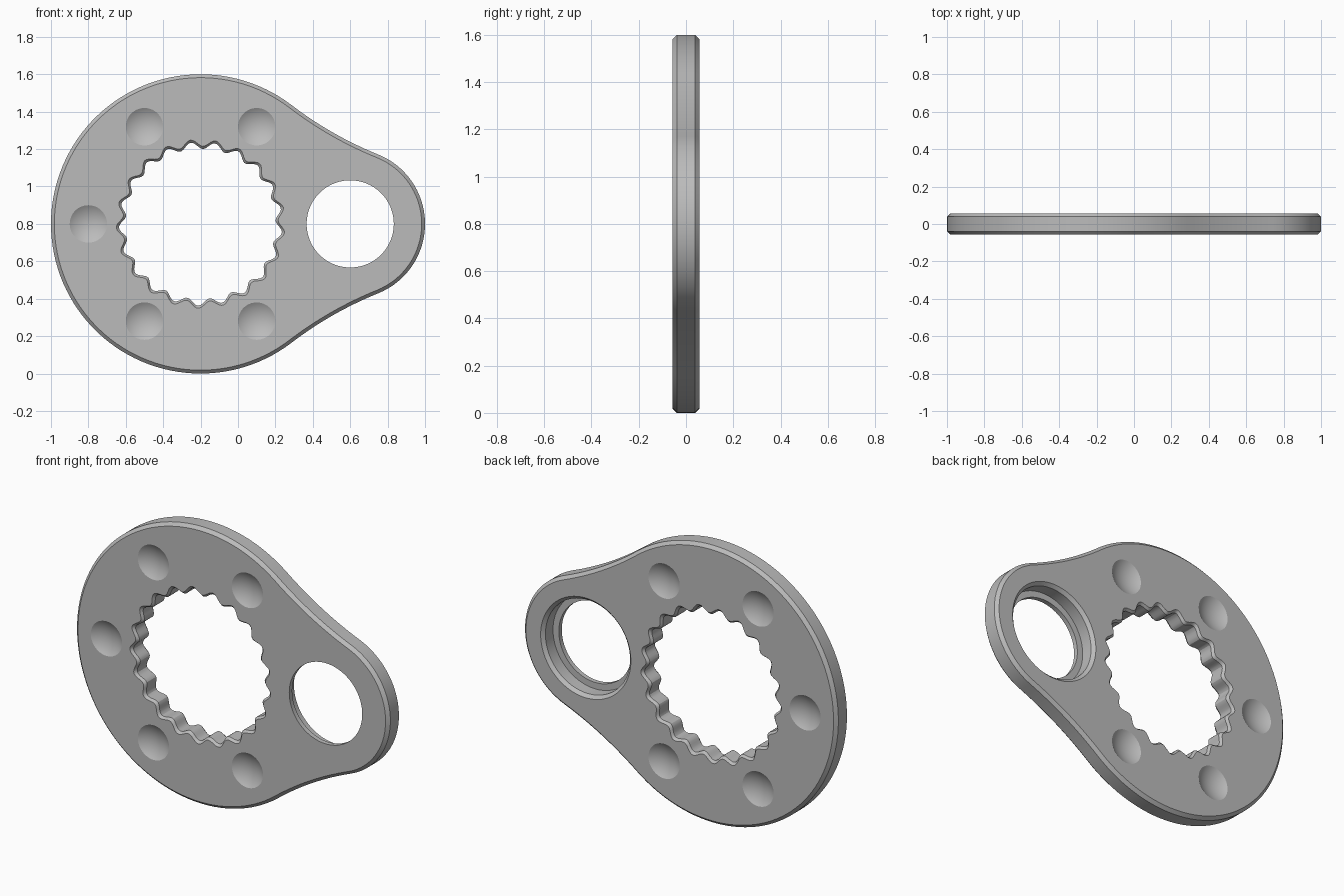
import bpy, bmesh, math
from mathutils import Vector, Matrix

old = bpy.data.objects.get("Cube")
if old:
    bpy.data.objects.remove(old)

HALF = 0.057        # half thickness of the plate
CHAMFER = 0.018
BIG = Vector((-0.2, 0.8))
SMALL = Vector((0.6, 0.8))

steel = bpy.data.materials.new("grey_metal")
steel.use_nodes = True
steel.diffuse_color = (0.5, 0.5, 0.5, 1)
steel.node_tree.nodes["Principled BSDF"].inputs["Base Color"].default_value = (0.5, 0.5, 0.5, 1)


def arc(centre, radius, start, end, steps):
    """Points on an arc in the x-z plane, angles in radians."""
    return [centre + radius * Vector((math.cos(a), math.sin(a)))
            for a in (start + (end - start) * i / steps for i in range(steps + 1))]


def add_object(name, bm):
    bmesh.ops.recalc_face_normals(bm, faces=bm.faces)
    mesh = bpy.data.meshes.new(name)
    bm.to_mesh(mesh)
    bm.free()
    mesh.materials.append(steel)
    obj = bpy.data.objects.new(name, mesh)
    bpy.context.collection.objects.link(obj)
    return obj


def loft(name, layers):
    """Solid through matching outlines, each given as (points, y)."""
    bm = bmesh.new()
    rings = [[bm.verts.new((p.x, y, p.y)) for p in pts] for pts, y in layers]
    for a, b in zip(rings, rings[1:]):
        for i in range(len(a)):
            j = (i + 1) % len(a)
            bm.faces.new((a[i], a[j], b[j], b[i]))
    bm.faces.new(rings[0])
    bm.faces.new(rings[-1])
    return add_object(name, bm)


def plate_outline(inset):
    """Large and small rounds joined by two hollow tangent arcs."""
    r1, r2, fillet = 0.8, 0.4, 2.0
    d1, d2, gap = r1 + fillet, r2 + fillet, SMALL.x - BIG.x
    a = math.acos((d1 * d1 + gap * gap - d2 * d2) / (2 * gap * d1))
    centre = BIG + d1 * Vector((math.cos(a), math.sin(a)))
    to_small = SMALL - centre
    b = math.atan2(-to_small.y, -to_small.x)
    upper = arc(SMALL, r2 - inset, 0, b, 20)
    upper += arc(centre, fillet + inset, b - math.pi, a - math.pi, 16)[1:]
    upper += arc(BIG, r1 - inset, a, math.pi, 44)[1:]
    lower = [Vector((p.x, 2 * BIG.y - p.y)) for p in reversed(upper[1:-1])]
    return upper + lower


def circle(centre, radius):
    return arc(centre, radius, 0, math.tau, 96)[:-1]


def spline_outline(grow):
    """Wavy outline with evenly spaced rounded teeth."""
    teeth, steps = 21, 12
    points = []
    for i in range(teeth * steps):
        a = math.tau * i / (teeth * steps)
        r = 0.419 + 0.018 * math.cos(teeth * (a + math.radians(6))) + grow
        points.append(BIG + r * Vector((math.cos(a), math.sin(a))))
    return points


# Chamfered plate
plate = loft("plate", [(plate_outline(CHAMFER), -HALF),
                       (plate_outline(0), CHAMFER - HALF),
                       (plate_outline(0), HALF - CHAMFER),
                       (plate_outline(CHAMFER), HALF)])

# Toothed hole, chamfered on both sides
over, bevel = 0.02, 0.014
spline = loft("toothed_hole_cutter", [(spline_outline(bevel + over), -HALF - over),
                                      (spline_outline(0), bevel - HALF),
                                      (spline_outline(0), HALF - bevel),
                                      (spline_outline(bevel + over), HALF + over)])

# Stepped hole, open wide at the back with a thin lip at the front
bore = loft("stepped_hole_cutter", [(circle(SMALL, 0.233), -HALF - over),
                                    (circle(SMALL, 0.233), -0.03),
                                    (circle(SMALL, 0.27), -0.03),
                                    (circle(SMALL, 0.27), HALF - CHAMFER),
                                    (circle(SMALL, 0.27 + CHAMFER + over), HALF + over)])

# Round dimples on both faces
depth, rim = 0.03, 0.1
ball = (rim * rim + depth * depth) / (2 * depth)
bm = bmesh.new()
for side in (-1, 1):
    for k in range(1, 6):
        a = math.radians(60 * k)
        p = BIG + 0.6 * Vector((math.cos(a), math.sin(a)))
        place = Matrix.Translation((p.x, side * (HALF - depth + ball), p.y))
        bmesh.ops.create_uvsphere(bm, u_segments=48, v_segments=64, radius=ball,
                                  matrix=place @ Matrix.Rotation(math.pi / 2, 4, 'X'))
dimples = add_object("dimple_cutter", bm)

# Cut the plate and drop the cutters
bpy.context.view_layer.objects.active = plate
for cutter in (spline, bore, dimples):
    cut = plate.modifiers.new(cutter.name, 'BOOLEAN')
    cut.operation = 'DIFFERENCE'
    cut.solver = 'EXACT'
    cut.object = cutter
    cutter.hide_render = True
    bpy.ops.object.modifier_apply(modifier=cut.name)
    bpy.data.objects.remove(cutter)

for obj in bpy.context.selected_objects:
    obj.select_set(False)
plate.select_set(True)
bpy.ops.object.shade_smooth_by_angle(angle=math.radians(25))
